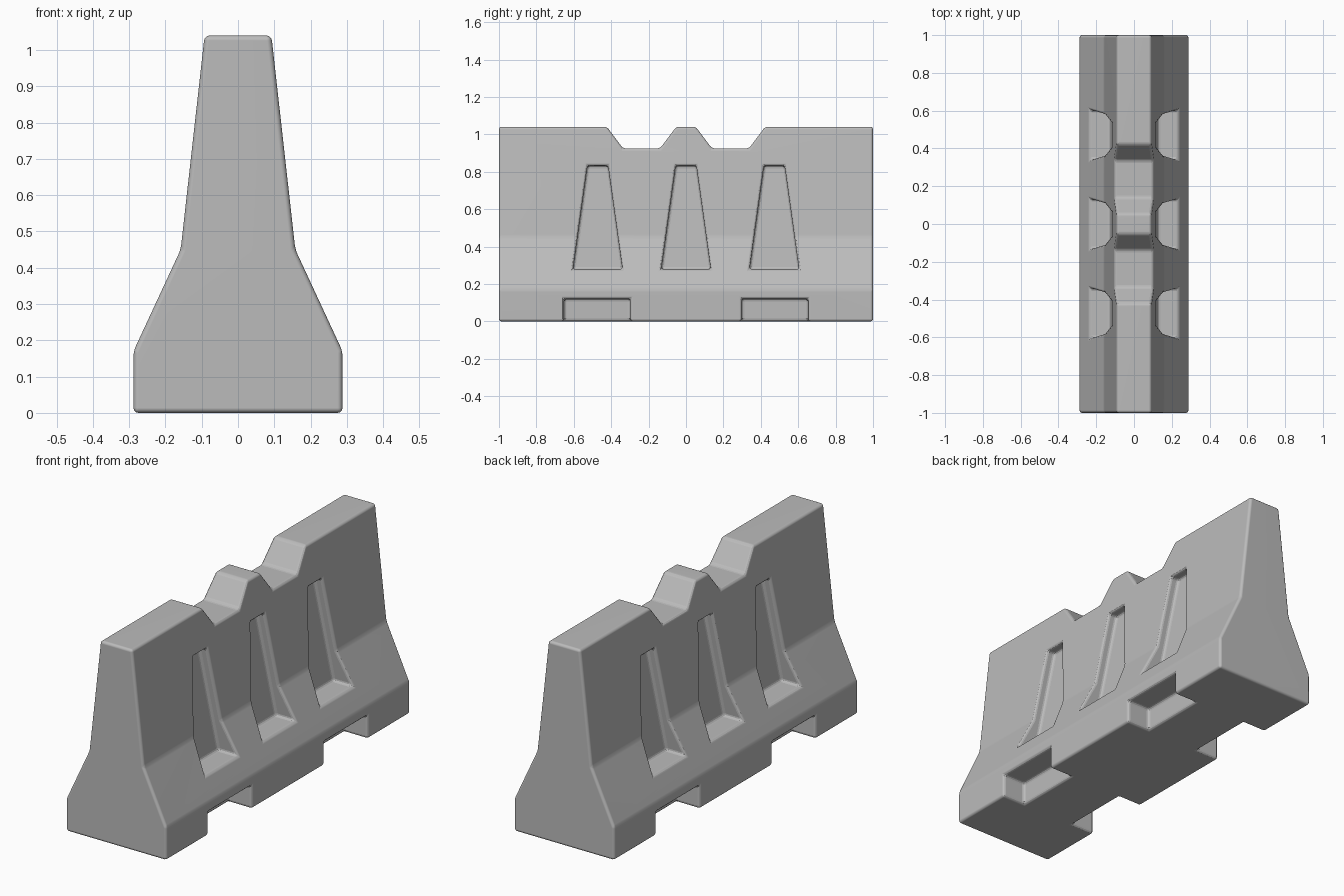
import bpy
import bmesh
from mathutils import Vector

old = bpy.data.objects.get("Cube")
if old:
    bpy.data.objects.remove(old, do_unlink=True)

# Plain concrete grey
concrete = bpy.data.materials.new("concrete_grey")
concrete.use_nodes = True
grey = (0.5, 0.5, 0.5, 1)
concrete.diffuse_color = grey
concrete.node_tree.nodes["Principled BSDF"].inputs["Base Color"].default_value = grey


def loft(name, start, end):
    """Closed solid between two matching outlines."""
    bm = bmesh.new()
    a = [bm.verts.new(p) for p in start]
    b = [bm.verts.new(p) for p in end]
    bm.faces.new(a)
    bm.faces.new(b)
    for i in range(len(a)):
        j = (i + 1) % len(a)
        bm.faces.new((a[i], a[j], b[j], b[i]))
    bmesh.ops.recalc_face_normals(bm, faces=bm.faces)
    mesh = bpy.data.meshes.new(name)
    bm.to_mesh(mesh)
    bm.free()
    mesh.materials.append(concrete)
    obj = bpy.data.objects.new(name, mesh)
    bpy.context.collection.objects.link(obj)
    return obj


# Barrier body: stepped side profile swept along its length
half = [(0.288, 0), (0.288, 0.17), (0.158, 0.45), (0.092, 1.04)]
profile = half + [(-x, z) for x, z in reversed(half)]
body = loft("barrier_body",
            [Vector((x, -1, z)) for x, z in profile],
            [Vector((x, 1, z)) for x, z in profile])

cutters = []
for side in (-1, 1):
    # Tapered side recesses, with a back wall leaning like the upper face
    for y in (-0.472, 0, 0.472):
        shape = [(-0.132, 0.278), (0.132, 0.278), (0.055, 0.832), (-0.055, 0.832)]
        inner = [Vector((side * (0.125 - 0.11 * (z - 0.278)), y + dy, z)) for dy, z in shape]
        outer = [Vector((side * 0.5, y + dy, z)) for dy, z in shape]
        cutters.append(loft("recess_cutter", inner, outer))
    # Fork pockets under the long sides
    for y in (-0.475, 0.475):
        shape = [(-0.177, -0.1), (0.177, -0.1), (0.177, 0.12), (-0.177, 0.12)]
        cutters.append(loft("fork_pocket_cutter",
                            [Vector((side * 0.155, y + dy, z)) for dy, z in shape],
                            [Vector((side * 0.5, y + dy, z)) for dy, z in shape]))

# Sloped notches across the top
for side in (-1, 1):
    shape = [(0.138, 0.925), (0.337, 0.925), (0.497, 1.14), (-0.022, 1.14)]
    cutters.append(loft("top_notch_cutter",
                        [Vector((-0.4, side * y, z)) for y, z in shape],
                        [Vector((0.4, side * y, z)) for y, z in shape]))

for cutter in cutters:
    cutter.hide_render = True
    cutter.hide_viewport = True
    cutter.display_type = 'WIRE'
    cut = body.modifiers.new(cutter.name, 'BOOLEAN')
    cut.operation = 'DIFFERENCE'
    cut.solver = 'EXACT'
    cut.object = cutter

# Softened cast edges
bevel = body.modifiers.new("soft_edges", 'BEVEL')
bevel.width = 0.014
bevel.segments = 3
bevel.limit_method = 'ANGLE'
bevel.angle_limit = 0.25
for face in body.data.polygons:
    face.use_smooth = True
normals = body.modifiers.new("even_shading", 'WEIGHTED_NORMAL')
normals.keep_sharp = True
